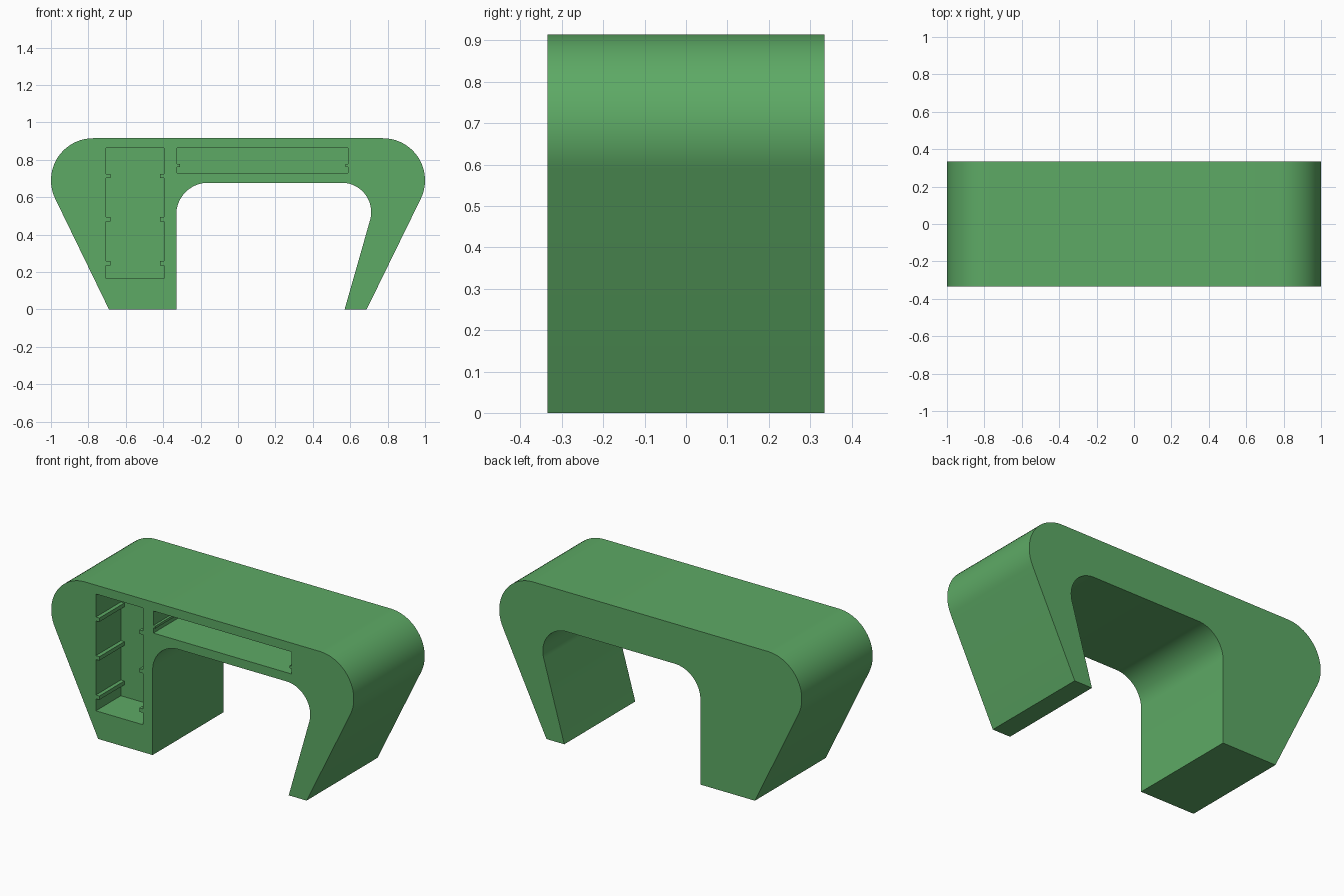
import bpy, bmesh
from math import cos, sin, radians

if "Cube" in bpy.data.objects:
    bpy.data.objects.remove(bpy.data.objects["Cube"])

HALF_DEPTH = 0.335
RECESS = 0.236                      # depth of the drawer openings
FRONT = -HALF_DEPTH

green = bpy.data.materials.new("green")
green.diffuse_color = (0.11, 0.40, 0.13, 1)
green.use_nodes = True
green.node_tree.nodes["Principled BSDF"].inputs["Base Color"].default_value = green.diffuse_color


def arc(cx, cz, r, a0, a1, n=20):
    angles = [radians(a0 + (a1 - a0) * i / n) for i in range(n + 1)]
    return [(cx + r * cos(a), cz + r * sin(a)) for a in angles]


def finish(name, bm):
    bmesh.ops.recalc_face_normals(bm, faces=bm.faces)
    mesh = bpy.data.meshes.new(name)
    bm.to_mesh(mesh)
    bm.free()
    mesh.materials.append(green)
    ob = bpy.data.objects.new(name, mesh)
    bpy.context.collection.objects.link(ob)
    return ob


def extrude_profile(name, points, y0, y1):
    bm = bmesh.new()
    face = bm.faces.new([bm.verts.new((x, y0, z)) for x, z in points])
    geom = bmesh.ops.extrude_face_region(bm, geom=[face])["geom"]
    verts = [v for v in geom if isinstance(v, bmesh.types.BMVert)]
    bmesh.ops.translate(bm, verts=verts, vec=(0, y1 - y0, 0))
    return finish(name, bm)


def box(name, x0, x1, z0, z1, y0, y1):
    return extrude_profile(name, [(x0, z0), (x1, z0), (x1, z1), (x0, z1)], y0, y1)


# Desk body: rounded outer shoulders and a rounded kneehole
profile = [(-0.69, 0), (-0.33, 0)]
profile += arc(-0.16, 0.507, 0.17, 180, 90)
profile += arc(0.555, 0.52, 0.157, 90, -16)
profile += [(0.57, 0), (0.688, 0)]
profile += arc(0.775, 0.69, 0.225, -26, 90)
profile += arc(-0.775, 0.69, 0.225, 90, 206)
body = extrude_profile("desk_body", profile, -HALF_DEPTH, HALF_DEPTH)

# Openings: x0, x1, z0, z1, rail size, rail centre heights
openings = {
    "cabinet": (-0.705, -0.395, 0.164, 0.862, 0.023, (0.247, 0.482, 0.713)),
    "drawer": (-0.325, 0.589, 0.73, 0.862, 0.014, (0.769,)),
}

bpy.context.view_layer.objects.active = body
for name, (x0, x1, z0, z1, size, heights) in openings.items():
    # Recess cut into the front
    cutter = box(name + "_cutter", x0, x1, z0, z1, FRONT - 0.1, FRONT + RECESS)
    cutter.hide_render = True
    mod = body.modifiers.new("cut", "BOOLEAN")
    mod.operation = "DIFFERENCE"
    mod.solver = "EXACT"
    mod.object = cutter
    bpy.ops.object.modifier_apply(modifier=mod.name)
    bpy.data.objects.remove(cutter)

    # Runner rails on both side walls
    for i, z in enumerate(heights, 1):
        for side, a, b in (("left", x0, x0 + size), ("right", x1 - size, x1)):
            box(f"{name}_rail_{side}_{i}", a, b, z - size / 2, z + size / 2,
                FRONT, FRONT + RECESS)

# Smooth the rounded corners, keep other edges crisp
bpy.ops.object.select_all(action="DESELECT")
body.select_set(True)
bpy.context.view_layer.objects.active = body
bpy.ops.object.shade_smooth_by_angle(angle=radians(30))
